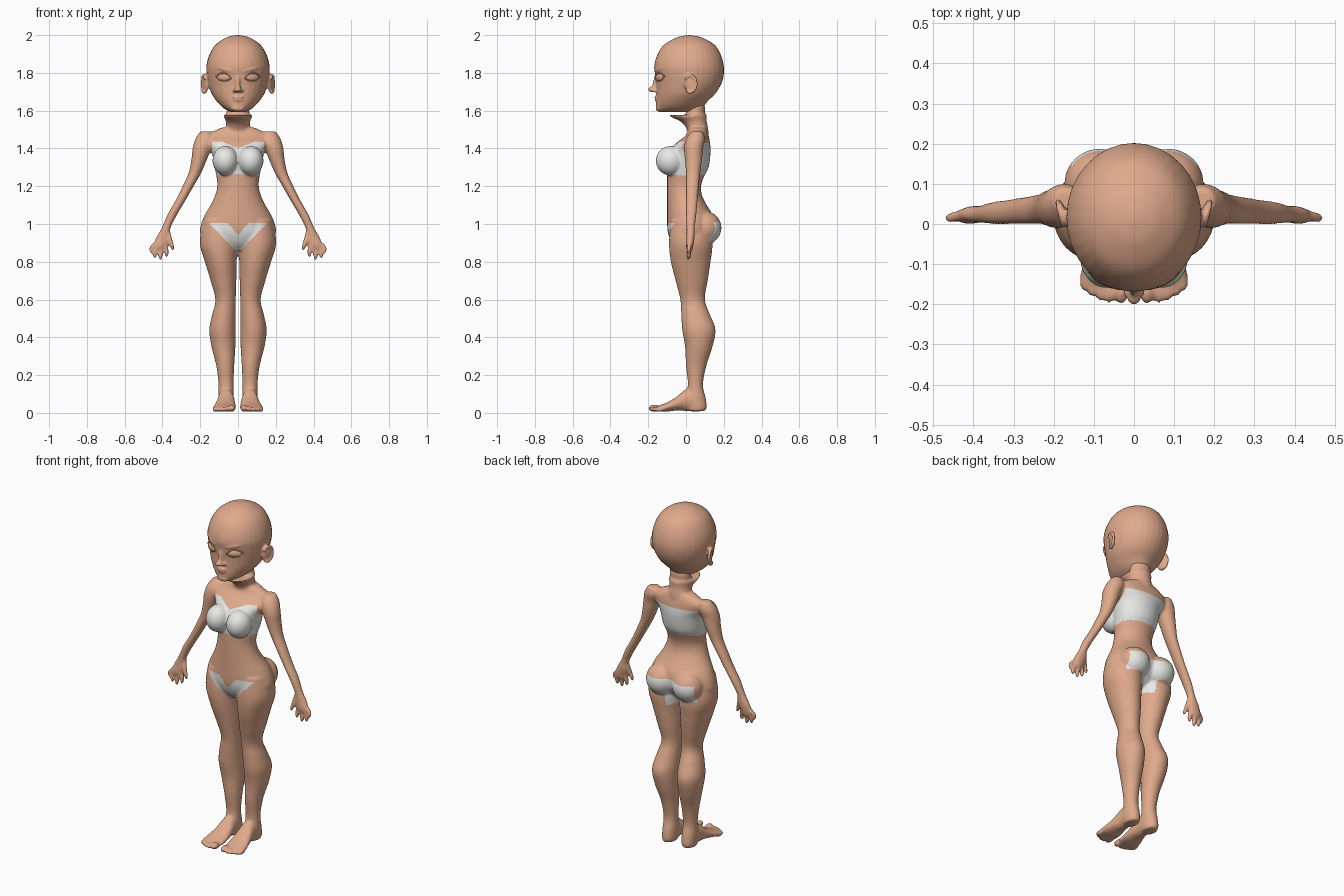
import bpy, bmesh, math
from mathutils import Vector, Matrix

cube = bpy.data.objects.get("Cube")
if cube:
    bpy.data.objects.remove(cube, do_unlink=True)


def make_material(name, color):
    mat = bpy.data.materials.new(name)
    mat.use_nodes = True
    mat.diffuse_color = color
    mat.node_tree.nodes["Principled BSDF"].inputs["Base Color"].default_value = color
    return mat


SKIN = make_material("warm skin", (0.74, 0.40, 0.26, 1))
CLOTH = make_material("white cloth", (0.8, 0.8, 0.78, 1))


def spline(a, b, c, d, t):
    """Smooth interpolation between b and c."""
    return 0.5 * (2*b + (c - a)*t + (2*a - 5*b + 4*c - d)*t*t + (3*b - a - 3*c + d)*t**3)


def loft(bm, sections, axis="Z", side=1, sides=32, steps=5):
    """Skin oval sections, each given as (position, a min, a max, b min, b max)."""
    rows, last = [], len(sections) - 1
    for i in range(last):
        keys = [sections[max(0, min(last, i + k))] for k in (-1, 0, 1, 2)]
        for j in range(steps + (i == last - 1)):
            rows.append([spline(*v, j / steps) for v in zip(*keys)])
    rings = []
    for p, a0, a1, b0, b1 in rows:
        ring = []
        for k in range(sides):
            ang = math.tau * k / sides
            a = (a0 + a1) / 2 + (a1 - a0) / 2 * math.cos(ang)
            b = (b0 + b1) / 2 + (b1 - b0) / 2 * math.sin(ang)
            co = (side * a, b, p) if axis == "Z" else (side * a, p, b)
            ring.append(bm.verts.new(co))
        rings.append(ring)
    for r, s in zip(rings, rings[1:]):
        for k in range(sides):
            m = (k + 1) % sides
            bm.faces.new((r[k], r[m], s[m], s[k]))
    bm.faces.new(rings[0])
    bm.faces.new(rings[-1])


def ball(bm, center, radii, side=1, turn=0, tilt=0):
    x, y, z = center
    matrix = (Matrix.Translation((side * x, y, z)) @ Matrix.Rotation(side * turn, 4, "Z")
              @ Matrix.Rotation(side * tilt, 4, "Y") @ Matrix.Diagonal((*radii, 1)))
    bmesh.ops.create_uvsphere(bm, u_segments=24, v_segments=16, radius=1, matrix=matrix)


def symmetric(sections):
    return [(z, -w, w, front, back) for z, front, back, w in sections]


def add_object(name, bm):
    bmesh.ops.recalc_face_normals(bm, faces=bm.faces[:])
    mesh = bpy.data.meshes.new(name)
    bm.to_mesh(mesh)
    bm.free()
    for poly in mesh.polygons:
        poly.use_smooth = True
    mesh.materials.append(SKIN)
    obj = bpy.data.objects.new(name, mesh)
    bpy.context.collection.objects.link(obj)
    return obj


def fuse(obj, voxel, smoothing):
    """Melt overlapping volumes into one continuous surface."""
    remesh = obj.modifiers.new("fuse", "REMESH")
    remesh.mode = "VOXEL"
    remesh.voxel_size = voxel
    soften = obj.modifiers.new("soften", "SMOOTH")
    soften.iterations = smoothing
    graph = bpy.context.evaluated_depsgraph_get()
    mesh = bpy.data.meshes.new_from_object(obj.evaluated_get(graph))
    obj.modifiers.clear()
    obj.data = mesh
    mesh.materials.clear()
    mesh.materials.append(SKIN)
    for poly in mesh.polygons:
        poly.use_smooth = True
        poly.material_index = 0


# Torso with neck and flared collar
body = bmesh.new()
loft(body, symmetric([
    (.86, -.04, .06, .05), (.9, -.075, .1, .16), (.95, -.095, .14, .2), (1, -.1, .15, .195),
    (1.05, -.1, .14, .175), (1.1, -.1, .11, .145), (1.15, -.1, .085, .122), (1.2, -.1, .08, .11),
    (1.25, -.1, .095, .114), (1.3, -.1, .12, .124), (1.38, -.09, .13, .14),
    (1.43, -.05, .127, .17), (1.47, 0, .12, .165), (1.51, .015, .11, .09)]))
loft(body, symmetric([
    (1.45, .01, .12, .1), (1.5, .005, .118, .068), (1.54, -.025, .11, .064),
    (1.565, -.075, .11, .074), (1.578, -.09, .11, .078)]))
loft(body, symmetric([(1.54, 0, .1, .06), (1.63, 0, .1, .06)]))

# Limbs, built once and repeated on each side
LEG = [(1.02, .01, .185, -.08, .12), (.9, 0, .202, -.09, .14), (.8, .007, .175, -.08, .13),
       (.7, .009, .145, -.055, .115), (.6, .012, .12, -.03, .1), (.52, .012, .137, -.025, .127),
       (.44, .012, .152, -.02, .156), (.35, .014, .14, -.005, .14), (.25, .02, .115, 0, .108),
       (.15, .024, .103, .01, .09), (.08, .022, .105, -.005, .104), (.03, .025, .103, 0, .11),
       (.01, .03, .098, .01, .1)]
FOOT = [(.1, .04, .09, .01, .06), (.05, .025, .103, .007, .12), (0, .02, .106, .01, .125),
        (-.05, .014, .117, .012, .085), (-.1, .01, .13, .007, .055),
        (-.14, .012, .133, .007, .04), (-.16, .02, .125, .01, .03)]
ARM = [(1.49, .14, .2, .03, .09), (1.45, .12, .226, 0, .1), (1.4, .14, .24, -.01, .09),
       (1.34, .165, .247, -.006, .085), (1.27, .195, .262, 0, .075), (1.2, .235, .293, 0, .068),
       (1.13, .275, .327, 0, .062), (1.05, .322, .373, 0, .055), (.98, .357, .403, .003, .046),
       (.93, .36, .432, .003, .045), (.89, .374, .447, 0, .04), (.865, .385, .445, .005, .035)]
TOES = [(.032, -.168, .019), (.061, -.168, .014), (.083, -.163, .0135),
        (.104, -.153, .013), (.122, -.14, .013)]
FINGERS = [(.386, .378, .825), (.405, .41, .81), (.424, .44, .818), (.438, .458, .845)]
for side in (1, -1):
    loft(body, LEG, side=side)
    loft(body, FOOT, "Y", side)
    loft(body, ARM, side=side)
    for x, y, r in TOES:
        ball(body, (x, y, r + .006), (r, .03, r), side)
    for root, tip, low in FINGERS:
        r = .0115
        loft(body, [(.9, root - r, root + r, .008, .032),
                    (low + .03, tip - r, tip + r, .004, .028),
                    (low + .006, tip - .008, tip + .008, .005, .022),
                    (low, tip - .002, tip + .002, .01, .016)], side=side, sides=12)
    loft(body, [(.96, .358, .385, .01, .035), (.91, .345, .373, .002, .026),
                (.87, .336, .355, 0, .02), (.86, .342, .347, .008, .012)], side=side, sides=12)
    ball(body, (.067, -.082, 1.335), (.068, .078, .078), side)    # bust
    ball(body, (.086, .1, .98), (.088, .088, .088), side)         # buttock
body = add_object("body", body)
fuse(body, .007, 3)


# Underwear, coloured by where each face lies
def is_cloth(c):
    ax = abs(c.x)
    if c.z > 1.2:
        top = 1.4 + .035 * min(1, ax / .08) if c.y < .03 else 1.43
        return ax < .137 and 1.26 < c.z < top
    if c.y < 0:
        return .85 + ax < c.z < min(1.005, .94 + 1.2 * ax)
    return (c.y > .11 and ax < .155 and .91 < c.z < 1.01) or (ax < .05 and .84 < c.z < .93)


body.data.materials.append(CLOTH)
for poly in body.data.polygons:
    poly.material_index = int(is_cloth(poly.center))

# Head with nose, lips, brow and ears
HEAD = symmetric([
    (1.592, -.135, .03, .03), (1.6, -.152, .07, .055), (1.62, -.158, .092, .085),
    (1.65, -.158, .115, .113), (1.69, -.157, .155, .14), (1.74, -.158, .186, .157),
    (1.79, -.164, .2, .166), (1.84, -.168, .2, .167), (1.9, -.15, .183, .15),
    (1.95, -.115, .15, .118), (1.985, -.055, .09, .066), (1.997, -.01, .045, .025),
    (2, .015, .02, .003)])
head = bmesh.new()
loft(head, HEAD)
ball(head, (0, -.177, 1.712), (.019, .024, .015))
loft(head, symmetric([(1.7, -.185, -.13, .016), (1.74, -.178, -.13, .013),
                      (1.79, -.165, -.13, .012)]), sides=16)
ball(head, (0, -.156, 1.672), (.03, .012, .007))
ball(head, (0, -.154, 1.657), (.026, .012, .008))
ball(head, (0, -.145, 1.612), (.035, .016, .016))
for side in (1, -1):
    ball(head, (.016, -.168, 1.706), (.011, .015, .009), side)
    ball(head, (.066, -.14, 1.818), (.05, .016, .008), side, .45, -.22)
    ball(head, (.173, .022, 1.74), (.01, .034, .05), side, -.35)
    # Raised rim of the ear
    for k in range(20):
        ang = math.radians(-110 + 250 * k / 19)
        spot = (.181 + .008 * math.cos(ang), .022 + .032 * math.cos(ang), 1.742 + .045 * math.sin(ang))
        ball(head, spot, (.009, .008, .008), side)
head = add_object("head", head)
fuse(head, .006, 2)


# Eyes framed by fine lids
def face_y(x):
    return .017 - .181 * math.sqrt(1 - (x / .166) ** 2)


for side, word in ((1, "left"), (-1, "right")):
    eye = bmesh.new()
    ball(eye, (.076, face_y(.076) + .004, 1.776), (.038, .012, .02), side, .5)
    add_object(word + "_eye", eye)
    for lid, rise in (("upper_lid", .024), ("lower_lid", -.02)):
        curve = bpy.data.curves.new(word + "_" + lid, "CURVE")
        curve.dimensions = "3D"
        curve.bevel_depth = .0035
        curve.use_fill_caps = True
        line = curve.splines.new("POLY")
        line.points.add(12)
        for k, point in enumerate(line.points):
            t = k / 12
            x = .036 + .08 * t
            z = 1.772 + .01 * t + rise * math.sin(math.pi * t)
            point.co = (side * x, face_y(x) - .002, z, 1)
        curve.materials.append(SKIN)
        bpy.context.collection.objects.link(bpy.data.objects.new(word + "_" + lid, curve))
